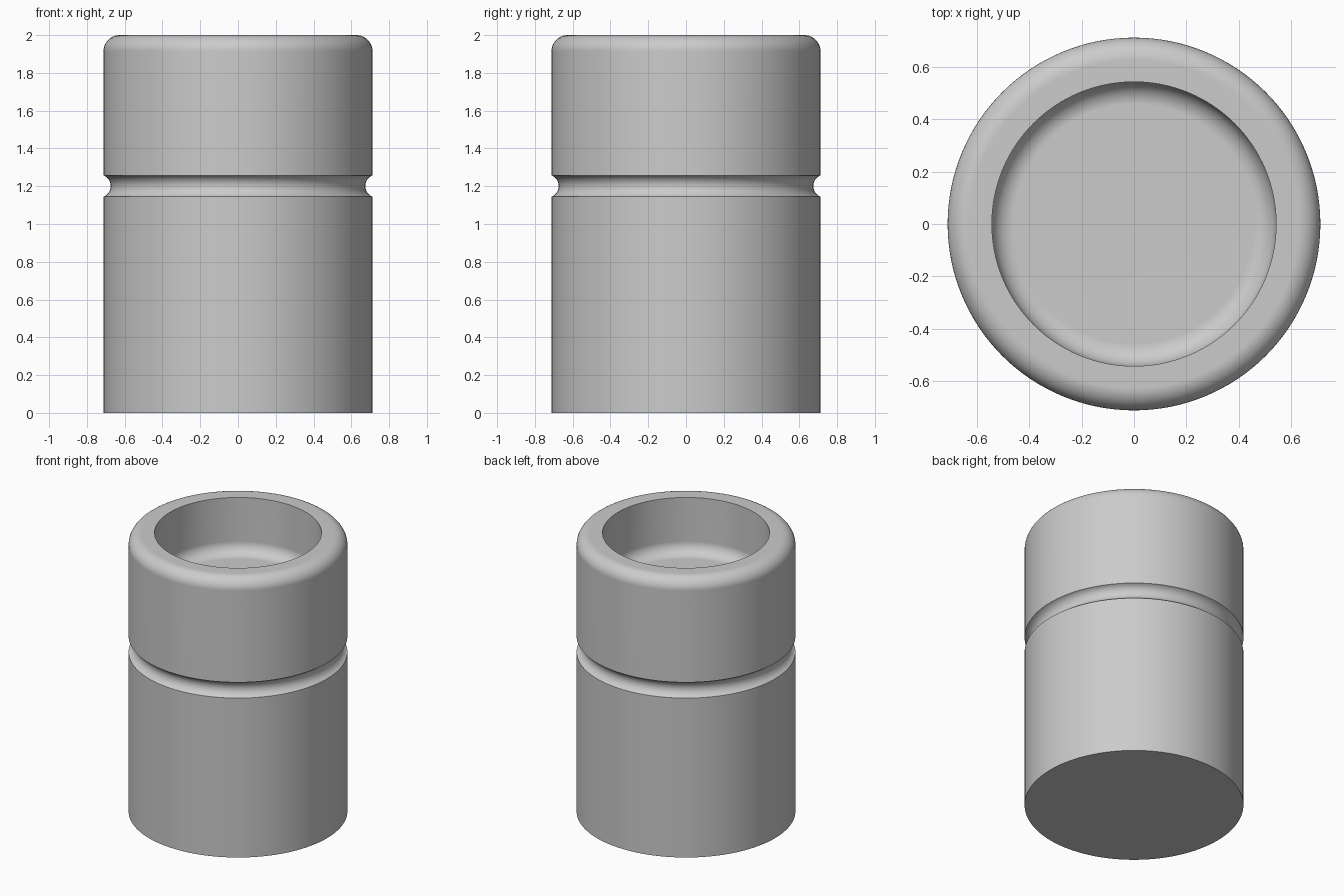
import bpy, bmesh, math

if "Cube" in bpy.data.objects:
    bpy.data.objects.remove(bpy.data.objects["Cube"])

SIDES = 128
R_OUT, R_IN, HEIGHT = 0.712, 0.543, 2.0
FLOOR_Z, FILLET = 1.60, 0.085
GROOVE_Z, GROOVE_R, GROOVE_HALF = 1.201, 0.061, 0.0565


def arc(cx, cz, r, a0, a1, n):
    """Points (radius, z) along an arc, angles in degrees."""
    return [(cx + r * math.cos(math.radians(a0 + (a1 - a0) * i / n)),
             cz + r * math.sin(math.radians(a0 + (a1 - a0) * i / n)))
            for i in range(n + 1)]


def lathe(name, profile):
    """Spin a closed-on-axis profile around z into a solid."""
    bm = bmesh.new()
    verts = [bm.verts.new((r, 0, z)) for r, z in profile]
    edges = [bm.edges.new(p) for p in zip(verts, verts[1:])]
    bmesh.ops.spin(bm, geom=verts + edges, cent=(0, 0, 0), axis=(0, 0, 1),
                   angle=math.tau, steps=SIDES, use_duplicate=False)
    bmesh.ops.remove_doubles(bm, verts=bm.verts, dist=1e-5)
    bmesh.ops.recalc_face_normals(bm, faces=bm.faces)
    mesh = bpy.data.meshes.new(name)
    bm.to_mesh(mesh)
    bm.free()
    obj = bpy.data.objects.new(name, mesh)
    bpy.context.collection.objects.link(obj)
    bpy.context.view_layer.objects.active = obj
    obj.select_set(True)
    bpy.ops.object.shade_smooth_by_angle(angle=math.radians(30))
    obj.select_set(False)
    # keep the flat faces flat next to the rounded edges
    wn = obj.modifiers.new("weighted_normal", 'WEIGHTED_NORMAL')
    wn.keep_sharp = True
    return obj


# Rounded groove: its circle is centred just outside the wall
half_angle = math.degrees(math.asin(GROOVE_HALF / GROOVE_R))
groove_x = R_OUT + GROOVE_R * math.cos(math.radians(half_angle))
groove = arc(groove_x, GROOVE_Z, GROOVE_R, 180 + half_angle, 180 - half_angle, 16)

# Cup body: base, wall, groove, rounded rim, recess with rounded floor
profile = [(0, 0), (R_OUT, 0)]
profile += groove
profile += arc(R_OUT - FILLET, HEIGHT - FILLET, FILLET, 0, 90, 10)
profile += [(R_IN, HEIGHT)]
profile += arc(R_IN - FILLET, FLOOR_Z + FILLET, FILLET, 0, -90, 10)
profile += [(0, FLOOR_Z)]
lathe("grooved_cup_body", profile)
